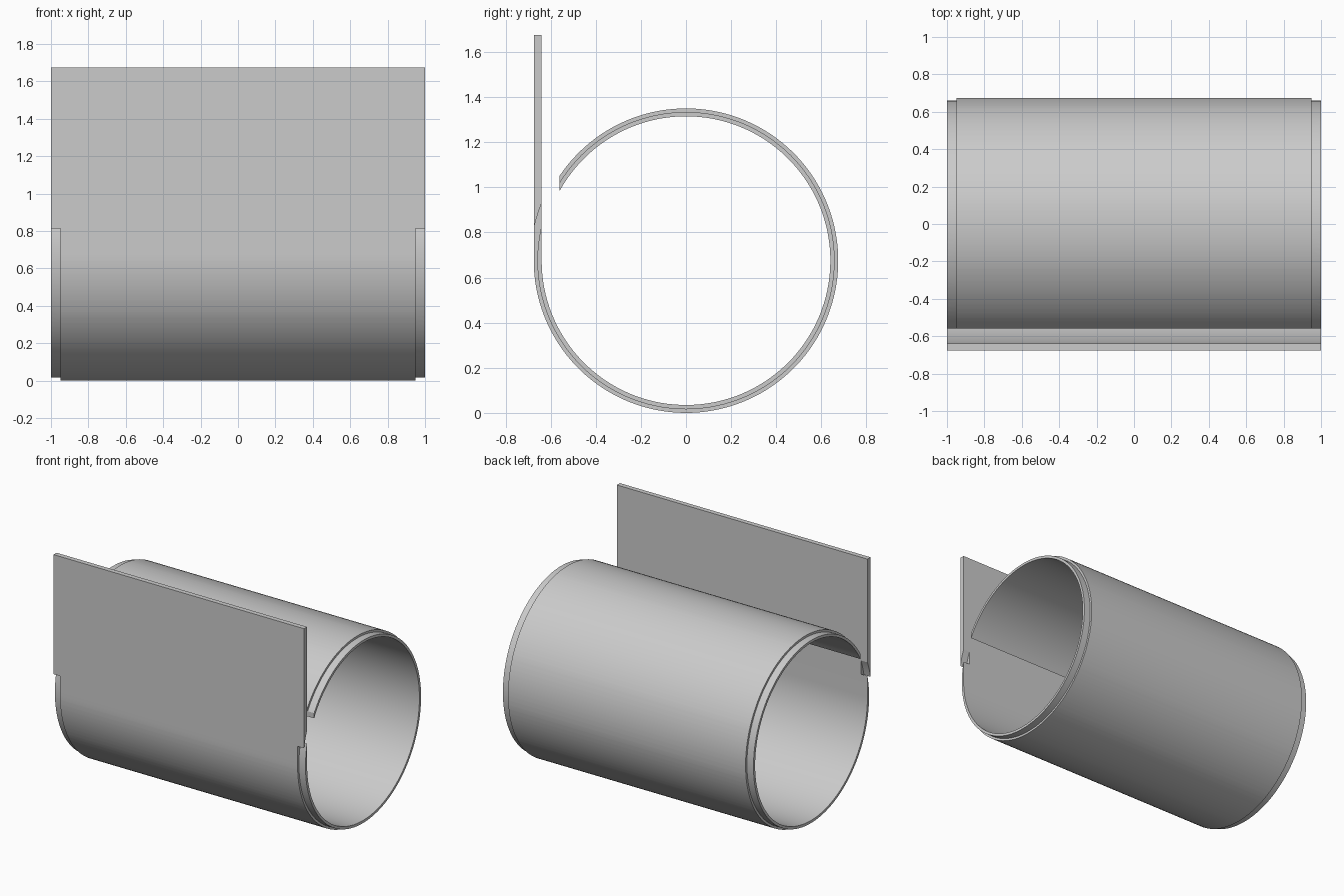
import bpy
import bmesh
from math import pi, sin, cos, acos

if "Cube" in bpy.data.objects:
    bpy.data.objects.remove(bpy.data.objects["Cube"], do_unlink=True)

R_OUT, R_IN = 0.675, 0.64      # tube wall
R_LIP, R_CUT = 0.659, 0.689    # stepped rim groove
AXIS_Z = 0.675
TOP = 1.675
GAP_Y = -0.56                  # where the curled edge stops
LIP_X = 0.948                  # where the stepped rim starts
STEPS = 120

grey = bpy.data.materials.new("light grey")
grey.use_nodes = True
colour = (0.6, 0.6, 0.6, 1)
grey.diffuse_color = colour
grey.node_tree.nodes["Principled BSDF"].inputs["Base Color"].default_value = colour


def arc(radius, start, end):
    """Points (y, z) around the tube axis."""
    angles = [start + (end - start) * i / STEPS for i in range(STEPS + 1)]
    return [(radius * cos(a), AXIS_Z + radius * sin(a)) for a in angles]


def extrude_strip(name, outer, inner, x0, x1, closed=False):
    """Solid between two matching (y, z) curves, extruded along x."""
    bm = bmesh.new()
    rings = [[bm.verts.new((x, y, z)) for y, z in curve]
             for curve, x in ((outer, x0), (outer, x1), (inner, x1), (inner, x0))]
    n = len(outer)
    for i in range(n if closed else n - 1):
        j = (i + 1) % n
        for k in range(4):
            a, b = rings[k], rings[(k + 1) % 4]
            bm.faces.new((a[i], a[j], b[j], b[i]))
    if not closed:
        bm.faces.new([r[0] for r in rings])
        bm.faces.new([r[-1] for r in rings])
    bmesh.ops.recalc_face_normals(bm, faces=bm.faces)
    mesh = bpy.data.meshes.new(name)
    bm.to_mesh(mesh)
    bm.free()
    mesh.materials.append(grey)
    obj = bpy.data.objects.new(name, mesh)
    bpy.context.collection.objects.link(obj)
    return obj


# Rolled sheet: curls from the free edge over the back and under,
# then rises straight up as the front plate
outer = arc(R_OUT, acos(GAP_Y / R_OUT), -pi) + [(-R_OUT, TOP)]
inner = arc(R_IN, acos(GAP_Y / R_IN), -pi) + [(-R_IN, TOP)]
sheet = extrude_strip("rolled_sheet", outer, inner, -1, 1)

# Stepped rims: ring grooves cut into both ends
bpy.context.view_layer.objects.active = sheet
sheet.select_set(True)
for side in (-1, 1):
    cutter = extrude_strip("rim_cutter", arc(R_CUT, 0, 2 * pi)[:-1],
                           arc(R_LIP, 0, 2 * pi)[:-1],
                           side * LIP_X, side * 1.1, closed=True)
    cutter.hide_render = True
    cut = sheet.modifiers.new("rim_step", "BOOLEAN")
    cut.operation = "DIFFERENCE"
    cut.solver = "EXACT"
    cut.object = cutter
    bpy.ops.object.modifier_apply(modifier=cut.name)
    bpy.data.objects.remove(cutter, do_unlink=True)

bpy.ops.object.shade_smooth_by_angle(angle=pi / 9)
